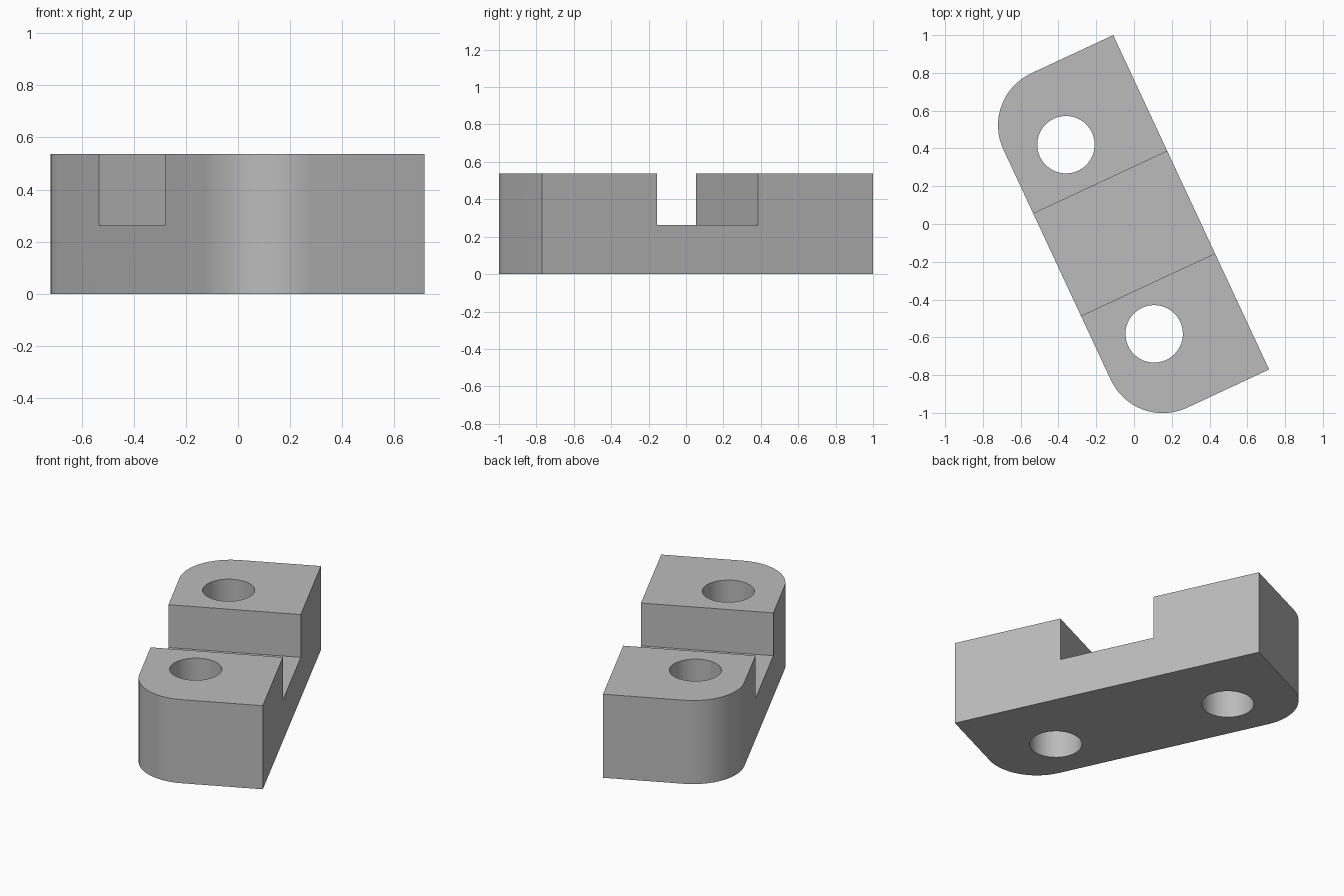
import bpy
import bmesh
from math import sin, cos, pi, radians
from mathutils import Matrix

cube = bpy.data.objects.get("Cube")
if cube:
    bpy.data.objects.remove(cube, do_unlink=True)

# Sizes in the block's own frame: u runs along it, w across it
LENGTH, WIDTH, HEIGHT = 1.953, 0.783, 0.537
CORNER = 0.303
SLOT = (0.678, 1.275)
SLOT_FLOOR = 0.262
HOLE_RADIUS, HOLE_W = 0.152, 0.472
HOLES_U = (0.42, 1.525)
TURN = radians(-65)
PLACE = Matrix.Translation((-0.11, 1.0, 0)) @ Matrix.Rotation(TURN, 4, "Z")

grey = bpy.data.materials.new("plain grey")
grey.use_nodes = True
colour = (0.5, 0.5, 0.5, 1)
grey.diffuse_color = colour
grey.node_tree.nodes["Principled BSDF"].inputs["Base Color"].default_value = colour


def prism(name, outline, bottom, top):
    """Extrude a (u, w) outline upwards and put it in place."""
    bm = bmesh.new()
    face = bm.faces.new([bm.verts.new((u, -w, bottom)) for u, w in outline])
    lifted = bmesh.ops.extrude_face_region(bm, geom=[face])["geom"]
    verts = [v for v in lifted if isinstance(v, bmesh.types.BMVert)]
    bmesh.ops.translate(bm, vec=(0, 0, top - bottom), verts=verts)
    bmesh.ops.recalc_face_normals(bm, faces=bm.faces)
    bm.transform(PLACE)
    mesh = bpy.data.meshes.new(name)
    bm.to_mesh(mesh)
    bm.free()
    obj = bpy.data.objects.new(name, mesh)
    bpy.context.collection.objects.link(obj)
    mesh.materials.append(grey)
    return obj


def arc(u, w, radius, start, end, steps):
    angles = [start + (end - start) * i / steps for i in range(steps + 1)]
    return [(u + radius * cos(a), w + radius * sin(a)) for a in angles]


# Block with two rounded corners on one long side
centre_w = WIDTH - CORNER
outline = [(0, 0), (LENGTH, 0)]
outline += arc(LENGTH - CORNER, centre_w, CORNER, 0, pi / 2, 16)
outline += arc(CORNER, centre_w, CORNER, pi / 2, pi, 16)
block = prism("clamp_block", outline, 0, HEIGHT)

# Cross slot and the two through holes
a, b = SLOT
cutters = [prism("slot_cutter", [(a, -1), (b, -1), (b, 2), (a, 2)], SLOT_FLOOR, 1)]
for u in HOLES_U:
    circle = arc(u, HOLE_W, HOLE_RADIUS, 0, 2 * pi, 48)[:-1]
    cutters.append(prism("hole_cutter", circle, -1, 1))

bpy.context.view_layer.objects.active = block
for cutter in cutters:
    cutter.hide_render = True
    cut = block.modifiers.new(cutter.name, "BOOLEAN")
    cut.operation = "DIFFERENCE"
    cut.solver = "EXACT"
    cut.object = cutter
    bpy.ops.object.modifier_apply(modifier=cut.name)
for cutter in cutters:
    bpy.data.objects.remove(cutter, do_unlink=True)

# Smooth the rounded walls and keep the edges sharp
bpy.ops.object.select_all(action="DESELECT")
block.select_set(True)
bpy.ops.object.shade_smooth_by_angle(angle=radians(30))
